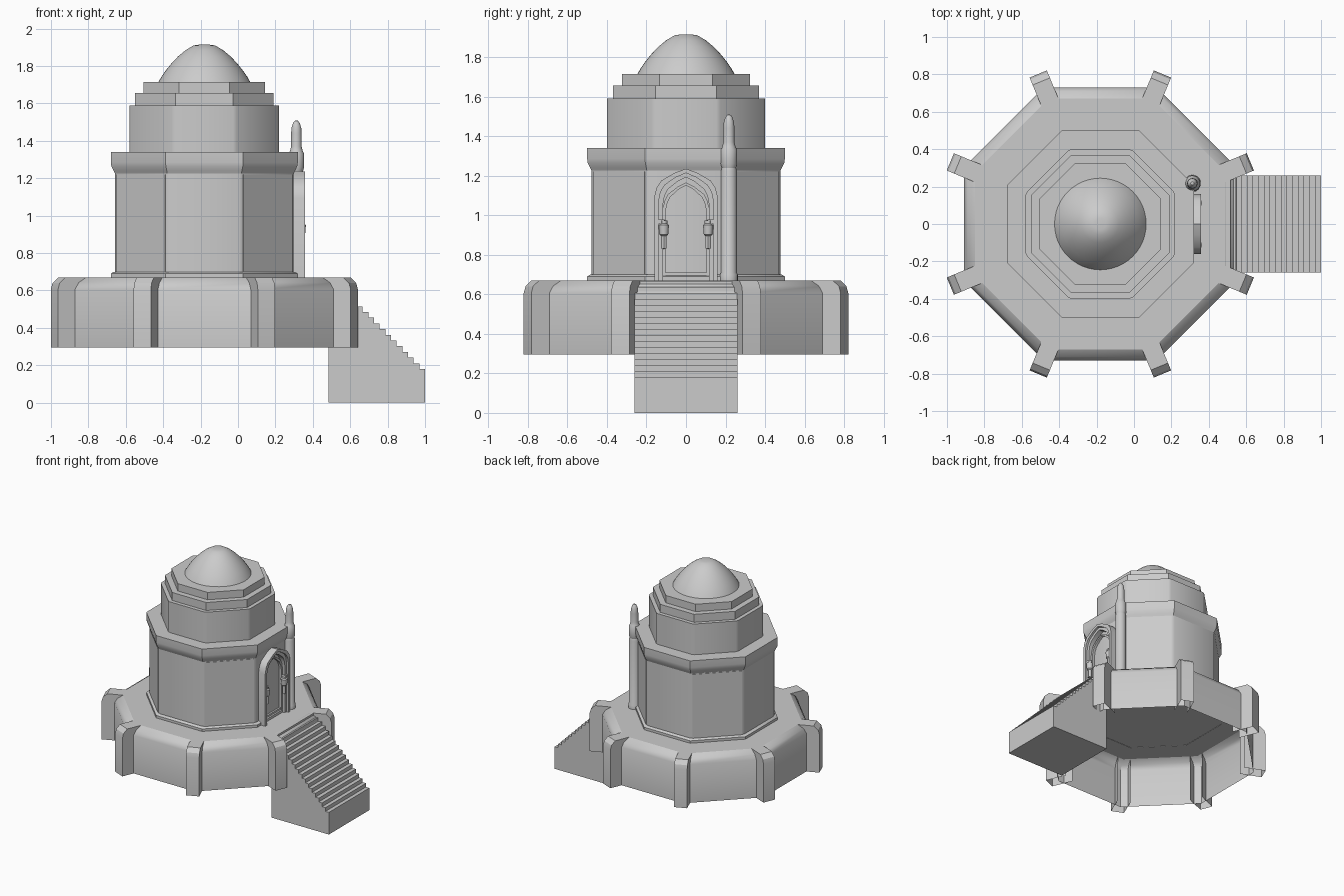
import bpy, bmesh, math
from math import sin, cos, tan, pi, radians

if "Cube" in bpy.data.objects:
    bpy.data.objects.remove(bpy.data.objects["Cube"])

CX = -0.18   # axis of the octagonal building


def finish(name, bm, angle=30):
    bmesh.ops.remove_doubles(bm, verts=bm.verts, dist=1e-5)
    bmesh.ops.recalc_face_normals(bm, faces=bm.faces)
    me = bpy.data.meshes.new(name)
    bm.to_mesh(me)
    bm.free()
    ob = bpy.data.objects.new(name, me)
    bpy.context.collection.objects.link(ob)
    bpy.ops.object.select_all(action='DESELECT')
    ob.select_set(True)
    bpy.context.view_layer.objects.active = ob
    bpy.ops.object.shade_smooth_by_angle(angle=radians(angle))
    return ob


def loft(name, rings, cap=True):
    bm = bmesh.new()
    loops = [[bm.verts.new(p) for p in ring] for ring in rings]
    n = len(loops[0])
    for a, b in zip(loops, loops[1:]):
        for i in range(n):
            j = (i + 1) % n
            bm.faces.new((a[i], a[j], b[j], b[i]))
    if cap:
        bm.faces.new(loops[-1])
    return finish(name, bm)


def octagon(a, z, bevel=0.0):
    """Octagon of apothem a, corners optionally cut."""
    h = a * tan(pi / 8) - bevel
    pts = []
    for k in range(8):
        t = k * pi / 4
        for s in ((-h, h) if bevel else (h,)):
            pts.append((CX + a * cos(t) - s * sin(t), a * sin(t) + s * cos(t), z))
    return pts


def oct_tower(name, profile, bevel=0.0):
    return loft(name, [octagon(a, z, bevel) for a, z in profile])


def lathe(name, x, y, profile, n=32):
    return loft(name, [[(x + r * cos(2 * pi * i / n), y + r * sin(2 * pi * i / n), z)
                        for i in range(n)] for r, z in profile])


def prism(name, outline, place, t0, t1, skip=()):
    """Extrude an outline from t0 to t1; place(u, v, t) gives the position."""
    bm = bmesh.new()
    A = [bm.verts.new(place(u, v, t0)) for u, v in outline]
    B = [bm.verts.new(place(u, v, t1)) for u, v in outline]
    bm.faces.new(A)
    bm.faces.new(B[::-1])
    for i in range(len(A)):
        if i not in skip:
            j = (i + 1) % len(A)
            bm.faces.new((A[i], B[i], B[j], A[j]))
    return finish(name, bm)


# Hollow platform, open underneath
oct_tower("platform", [(0.73, 0.295), (0.73, 0.605), (0.71, 0.642), (0.67, 0.67)])

# Corner buttresses, open underneath
butt = [(0.70, 0.295), (0.868, 0.295), (0.868, 0.605), (0.858, 0.64), (0.825, 0.67), (0.70, 0.67)]
for k in range(8):
    t = pi / 8 + k * pi / 4
    prism(f"buttress_{k + 1}", butt,
          lambda u, v, w, t=t: (CX + u * cos(t) - w * sin(t), u * sin(t) + w * cos(t), v),
          -0.05, 0.05, skip=(0, 5))

# Main tower and stepped roof
oct_tower("plinth", [(0.50, 0.668), (0.50, 0.69), (0.485, 0.70)])
oct_tower("tower_wall", [(0.478, 0.69), (0.478, 1.23)], 0.012)
oct_tower("cornice", [(0.478, 1.225), (0.485, 1.24), (0.497, 1.265), (0.50, 1.285), (0.50, 1.34)])
oct_tower("upper_drum", [(0.40, 1.335), (0.40, 1.59)], 0.012)
oct_tower("lower_roof_step", [(0.37, 1.585), (0.37, 1.655)])
oct_tower("upper_roof_step", [(0.325, 1.65), (0.325, 1.715)])
lathe("dome", CX, 0, [(0.245, 1.715), (0.23, 1.742), (0.205, 1.778), (0.175, 1.815),
                      (0.14, 1.852), (0.10, 1.885), (0.058, 1.91), (0.03, 1.914), (0.002, 1.915)], 48)

# Thin wall panels on the diagonal faces
for k in (1, 3, 5, 7):
    t = k * pi / 4
    prism(f"wall_panel_{k // 2 + 1}", [(-0.185, 0.70), (0.185, 0.70), (0.185, 1.22), (-0.185, 1.22)],
          lambda u, v, w, t=t: (CX + w * cos(t) - u * sin(t), w * sin(t) + u * cos(t), v),
          0.47, 0.482)

# Stairs
N, run, rise = 17, 0.0303, 0.0305
stair = [(0.485, 0), (1.0, 0)]
for k in range(N):
    x, z = 1.0 - k * run, 0.18 + k * rise
    stair += [(x, z), (x - run if k < N - 1 else 0.485, z)]
prism("stairs", stair, lambda u, v, w: (u, w, v), -0.26, 0.26)


# Pointed doorway arches
def arch(name, w, top, thick, x0, x1):
    def half(w, top):
        return [(w, 0.67), (w, top - 0.14), (w * 0.93, top - 0.095), (w * 0.78, top - 0.06),
                (w * 0.35, top - 0.02), (0, top)]
    def full(w, top):
        h = half(w, top)
        return h + [(-y, z) for y, z in h[-2::-1]]
    prism(name, full(w, top) + full(w - thick, top - thick)[::-1],
          lambda u, v, t: (t, u, v), x0, x1)


arch("outer_door_arch", 0.16, 1.235, 0.022, 0.29, 0.357)
arch("middle_door_arch", 0.139, 1.214, 0.022, 0.29, 0.34)
arch("inner_door_arch", 0.118, 1.165, 0.014, 0.29, 0.318)
prism("threshold", [(-0.11, 0.67), (0.11, 0.67), (0.11, 0.71), (-0.11, 0.71)],
      lambda u, v, t: (t, u, v), 0.29, 0.312)

# Door lamps with wall brackets
for side, s in (("left", -1), ("right", 1)):
    lathe(f"lamp_{side}", 0.337, s * 0.112,
          [(0.002, 0.83), (0.014, 0.832), (0.014, 0.895), (0.022, 0.902), (0.026, 0.95),
           (0.018, 0.957), (0.018, 0.972), (0.002, 0.976)], 12)
    prism(f"lamp_bracket_{side}", [(s * 0.112, 0.955), (s * 0.155, 0.955), (s * 0.155, 0.978), (s * 0.112, 0.978)],
          lambda u, v, t: (t, u, v), 0.33, 0.35)

# Slim minaret beside the door
lathe("minaret", 0.312, 0.217,
      [(0.045, 0.67), (0.045, 0.70), (0.04, 0.71), (0.04, 1.225), (0.036, 1.24), (0.042, 1.26),
       (0.042, 1.33), (0.034, 1.345), (0.028, 1.37), (0.028, 1.44), (0.026, 1.47),
       (0.018, 1.495), (0.009, 1.507), (0.001, 1.51)], 20)
